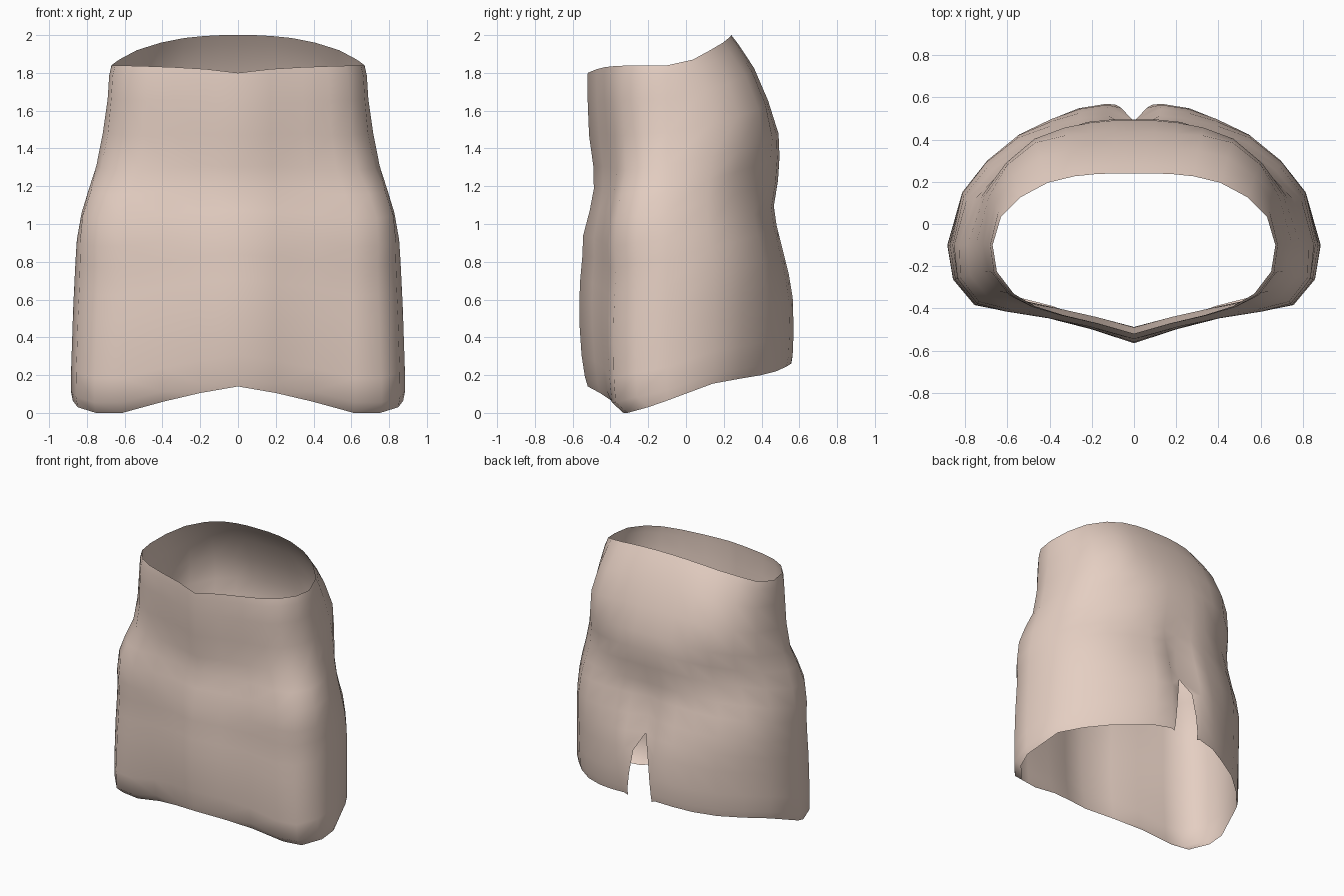
import bpy, bmesh

# Half outline, front centre to back centre: (hem x, hem y, top x, top y, hem z, rim z)
OUTLINE = [
    (0, -1, 0, -1, .14, 1.80), (.23, -.845, .25, -.885, .105, 1.82),
    (.45, -.73, .50, -.79, .06, 1.83), (.70, -.67, .70, -.69, 0, 1.835),
    (.86, -.63, .85, -.55, 0, 1.838), (.97, -.37, .97, -.30, .03, 1.84),
    (1, 0, 1, 0, .065, 1.84), (.92, .37, .94, .40, .155, 1.87),
    (.78, .58, .80, .67, .18, 1.92), (.62, .76, .61, .87, .20, 1.96),
    (.45, .88, .42, .96, .22, 1.985), (.30, .965, .27, .99, .245, 1.995),
    (.15, 1, .13, 1, .26, 2.0), (0, 1, 0, 1, .25, 2.0)]

# Rows hem to rim: (height fraction, half width, front y, back y, slit half gap,
#                   centre dip, front hip bulge, rear hip bulge)
ROWS = [
    (0, .875, -.52, .555, .10, 0, 0, 0), (.03, .885, -.535, .565, .098, 0, 0, 0),
    (.10, .883, -.553, .57, .085, .005, 0, 0), (.20, .877, -.564, .565, .06, .015, 0, .005),
    (.27, .873, -.565, .545, 0, .06, 0, .015), (.34, .867, -.56, .515, 0, .065, 0, .025),
    (.42, .86, -.548, .48, 0, .04, .005, .02), (.48, .853, -.545, .465, 0, .015, .02, 0),
    (.56, .828, -.51, .487, 0, 0, .04, -.03), (.63, .79, -.488, .495, 0, 0, .028, -.02),
    (.70, .75, -.49, .49, 0, 0, -.005, .015), (.80, .715, -.513, .435, 0, 0, -.01, .045),
    (.90, .69, -.52, .36, 0, 0, .005, .03), (.97, .682, -.522, .28, 0, 0, .005, .008),
    (1, .67, -.52, .24, 0, 0, 0, 0)]
MID_Y = -.10
HEM_CURL = {2: .02, 3: .05, 4: .055, 5: .055}           # hem turns in at front corners
FRONT_HIP = {1: .2, 2: .5, 3: .8, 4: 1, 5: .7}          # share of bulge per column
REAR_HIP = {7: .6, 8: 1, 9: 1, 10: .5}

# Half of the skirt as a lofted sheet
bm = bmesh.new()
grid = []
last = len(OUTLINE) - 1
for t, width, front, back, gap, dip, fhip, rhip in ROWS:
    ring = []
    for i, (hx, hy, tx, ty, hem, rim) in enumerate(OUTLINE):
        ux, uy = hx + (tx - hx) * t, hy + (ty - hy) * t
        x = ux * width
        y = MID_Y + uy * ((back - MID_Y) if uy > 0 else (MID_Y - front))
        push_f = FRONT_HIP.get(i, 0) * fhip
        push_r = REAR_HIP.get(i, 0) * rhip
        x += .7 * (push_f + push_r)
        y += .7 * (push_r - push_f)
        if t == 0:
            y += HEM_CURL.get(i, 0)
        if i == last:                   # back slit and seam crease
            x, y = gap, y - dip
        ring.append(bm.verts.new((x, y, hem + (rim - hem) * t)))
    grid.append(ring)
for a, b in zip(grid, grid[1:]):
    for i in range(last):
        bm.faces.new((a[i], a[i + 1], b[i + 1], b[i]))
for f in bm.faces:
    f.smooth = True

mesh = bpy.data.meshes.new("skirt")
bm.to_mesh(mesh)
bm.free()
skirt = bpy.data.objects.new("skirt", mesh)
bpy.context.collection.objects.link(skirt)

# Mirror to the other half, joined everywhere but the slit
mirror = skirt.modifiers.new("mirror", 'MIRROR')
mirror.use_axis = (True, False, False)
mirror.use_mirror_merge = True
mirror.merge_threshold = .001

# Beige cloth
cloth = bpy.data.materials.new("beige_cloth")
cloth.diffuse_color = (.78, .62, .54, 1)
mesh.materials.append(cloth)
